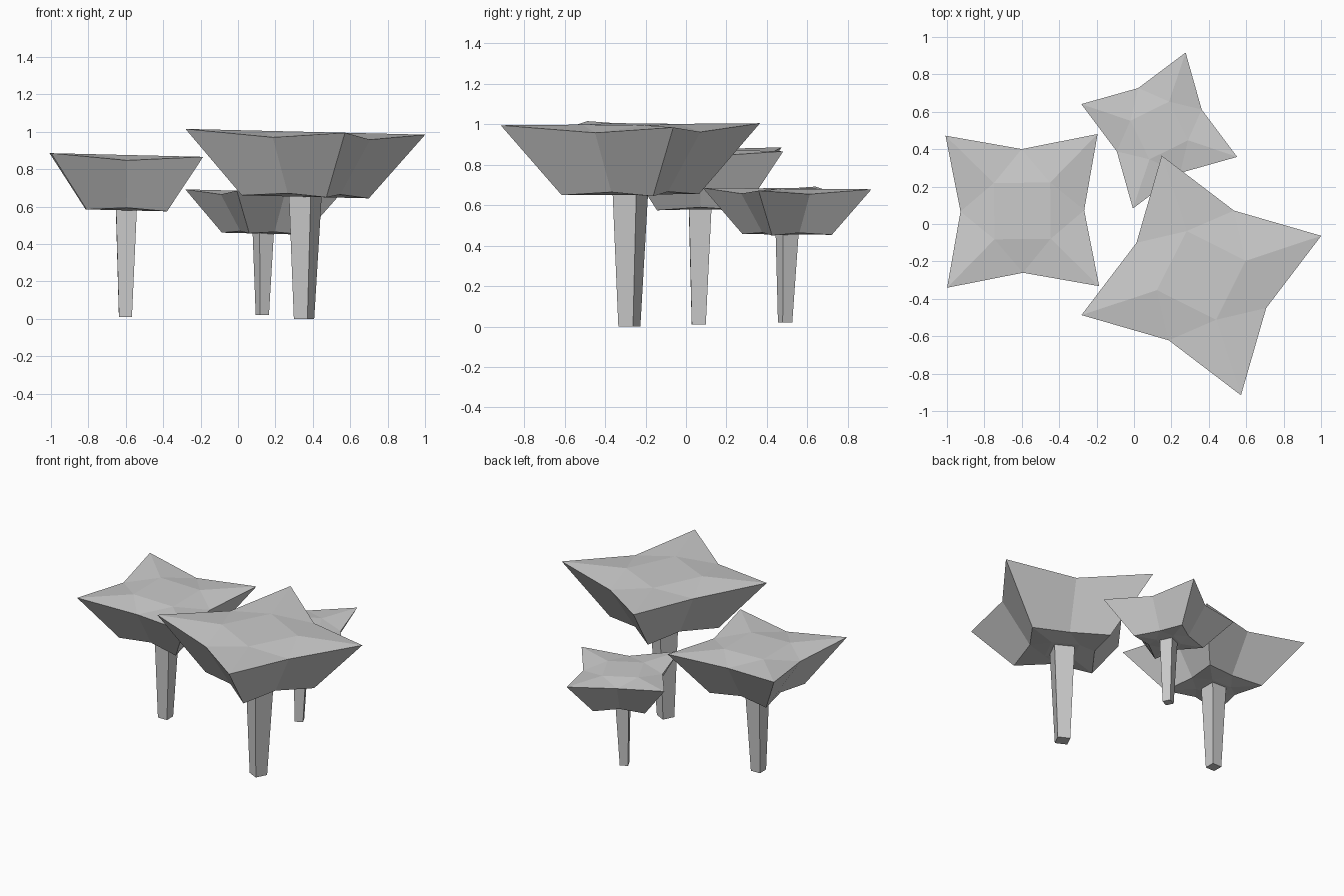
import bpy
from math import sin, cos, radians

if "Cube" in bpy.data.objects:
    bpy.data.objects.remove(bpy.data.objects["Cube"])

TILT = 0.024  # slight lean of every cap towards +x


def make_object(name, verts, faces):
    mesh = bpy.data.meshes.new(name)
    mesh.from_pydata(verts, [], faces)
    mesh.update()
    obj = bpy.data.objects.new(name, mesh)
    bpy.context.collection.objects.link(obj)
    return obj


def ring(cx, cy, z, r, deg, tilt=0.0):
    """Four points around a centre, starting at the given angle."""
    pts = []
    for i in range(4):
        a = radians(deg + 90 * i)
        x, y = r * cos(a), r * sin(a)
        pts.append((cx + x, cy + y, z - tilt * x))
    return pts


def make_tree(label, centre, top, R, angle, base):
    cx, cy = centre
    bottom = top - 0.515 * R

    # Cap: star outline on top and underneath, each with an inner square
    rings = [
        (top, 0.37 * R, angle),                     # 0 inner top
        (top, R, angle),                            # 4 top tips
        (top - 0.05 * R, 0.575 * R, angle + 45),    # 8 top notches
        (bottom, 0.53 * R, angle),                  # 12 bottom tips
        (bottom + 0.025 * R, 0.31 * R, angle + 45), # 16 bottom notches
        (bottom, 0.19 * R, angle),                  # 20 inner bottom
    ]
    verts = []
    for z, r, a in rings:
        verts += ring(cx, cy, z, r, a, TILT)
    faces = [(0, 1, 2, 3), (23, 22, 21, 20)]
    for i in range(4):
        j = (i + 1) % 4
        # top facets
        faces += [(i, 4 + i, 8 + i), (i, 8 + i, j), (j, 8 + i, 4 + j)]
        # sloping sides
        faces += [(8 + i, 4 + i, 12 + i, 16 + i),
                  (4 + j, 8 + i, 16 + i, 12 + j)]
        # underside facets
        faces += [(20 + i, 16 + i, 12 + i), (20 + i, 20 + j, 16 + i),
                  (20 + j, 12 + j, 16 + i)]
    make_object(label + "_tree_cap", verts, faces)

    # Trunk: four-sided, narrower at the foot
    bx, by, bz = base
    verts = ring(bx, by, bz, 0.085 * R, angle)
    verts += ring(cx, cy, bottom + 0.01, 0.137 * R, angle)
    faces = [(3, 2, 1, 0), (4, 5, 6, 7)]
    faces += [(i, (i + 1) % 4, 4 + (i + 1) % 4, 4 + i) for i in range(4)]
    make_object(label + "_tree_trunk", verts, faces)


make_tree("large", (0.36, -0.275), 1.0, 0.675, 18.3, (0.353, -0.28, 0.0))
make_tree("medium", (-0.597, 0.07), 0.876, 0.575, 45.6, (-0.602, 0.063, 0.01))
make_tree("small", (0.135, 0.5), 0.682, 0.44, 71.3, (0.13, 0.49, 0.02))
